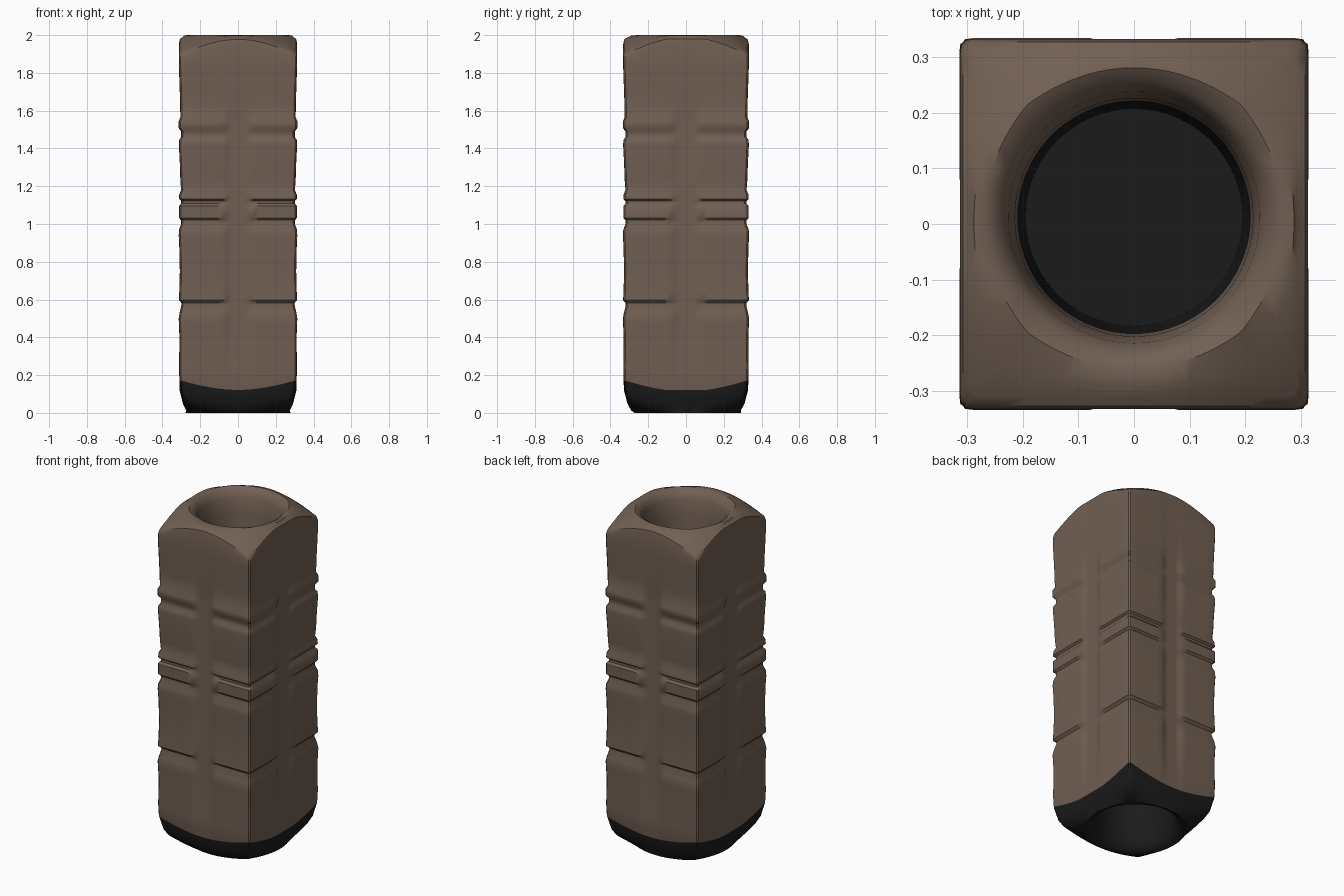
import bpy, bmesh, math

if "Cube" in bpy.data.objects:
    bpy.data.objects.remove(bpy.data.objects["Cube"])

HX, HY = 0.314, 0.334          # half width and half depth of the block
HOLE_Y = 0.012                 # the bore sits slightly towards the back

# Carved relief on the corner blocks: height, depth of cut
RELIEF = [(0.24, 0.002), (0.40, 0.004), (0.47, 0.001), (0.50, 0.000), (0.53, 0.005),
          (0.57, 0.015), (0.582, 0.015), (0.597, 0.001), (0.64, 0.003), (0.75, 0.006),
          (0.88, 0.003), (0.94, 0.000), (0.97, 0.002), (1.00, 0.013), (1.02, 0.013),
          (1.032, 0.002), (1.095, 0.002), (1.108, 0.013), (1.122, 0.013), (1.132, 0.002),
          (1.155, 0.003), (1.18, 0.013), (1.23, 0.009), (1.32, 0.006), (1.42, 0.001),
          (1.445, 0.003), (1.46, 0.013), (1.49, 0.013), (1.508, 0.000), (1.545, 0.000),
          (1.565, 0.009), (1.66, 0.007), (1.75, 0.004), (1.84, 0.001)]

# Positions along one side (corner to corner), denser at the channel edges
HALF = [0.08, 0.15, 0.20, 0.25, 0.35, 0.5, 0.65, 0.8, 0.92, 0.97]
SIDE = [-1.0] + [-s for s in reversed(HALF)] + [0.0] + HALF


def material(name, rgb):
    m = bpy.data.materials.new(name)
    m.diffuse_color = (*rgb, 1)
    m.use_nodes = True
    m.node_tree.nodes["Principled BSDF"].inputs["Base Color"].default_value = m.diffuse_color
    return m


def channel(s):
    """1 inside the middle channel of a side, 0 on the corner blocks."""
    return max(0.0, min(1.0, (0.22 - abs(s)) / 0.06))


# Outline of the square section with softened corners: (side position, x, y)
outline = []
for k in range(4):
    ca, sa = round(math.cos(k * math.pi / 2)), round(math.sin(k * math.pi / 2))
    for s in SIDE:
        x, y = s, -1.0
        if abs(s) == 1.0:
            x, y = x * 0.978, y * 0.978
        elif abs(s) > 0.95:
            y *= 0.994
        outline.append((s, (x * ca - y * sa) * HX, (x * sa + y * ca) * HY))


def corner(x, y):
    """0 in the middle of a side, 1 at a corner."""
    return max(0.0, min(1.0, (math.hypot(x, y) - 0.33) / 0.12))


def square_ring(scale, height):
    return [(x * scale, y * scale, height(x, y)) for s, x, y in outline]


def relief_ring(z, cut):
    fade = min(1.0, max(0.0, (z - 0.2) / 0.2), max(0.0, (1.72 - z) / 0.15))
    pts = []
    for s, x, y in outline:
        c = channel(s)
        d = cut * (1 - c) + 0.014 * fade * c + 0.004 * (1 - fade) * c
        f = 1 - d / 0.32
        pts.append((x * f, y * f, z))
    return pts


def round_ring(r, z, blend=0.0, drop=0.0):
    """Circular ring, optionally blended towards the square outline."""
    pts = []
    for s, x, y in outline:
        l = math.hypot(x, y)
        px, py = x / l * r, y / l * r + HOLE_Y * (1 - blend)
        pts.append((px + (x - px) * blend, py + (y - py) * blend,
                    z - drop * corner(x, y)))
    return pts


# Rings from the middle of the bore, down, round the outside, and back in at the top
rings = []                                  # (points, colour of the band after it)
rings.append((round_ring(0.195, 1.0), 1))
rings.append((round_ring(0.205, 0.25), 1))
rings.append((round_ring(0.215, 0.10), 1))
rings.append((round_ring(0.235, 0.03), 1))
rings.append((round_ring(0.262, 0.004), 1))
rings.append((round_ring(0.272, 0.0, 0.15), 1))
rings.append((square_ring(0.87, lambda x, y: 0.012 + 0.04 * corner(x, y)), 1))
rings.append((square_ring(0.93, lambda x, y: 0.05 + 0.04 * corner(x, y)), 1))
rings.append((square_ring(0.985, lambda x, y: 0.12 + 0.05 * corner(x, y)), 0))
for z, cut in RELIEF:
    rings.append((relief_ring(z, cut), 0))
rings.append((square_ring(0.995, lambda x, y: 1.955 - 0.075 * corner(x, y)), 0))
rings.append((square_ring(0.98, lambda x, y: 1.98 - 0.08 * corner(x, y)), 0))
rings.append((square_ring(0.93, lambda x, y: 1.99 - 0.07 * corner(x, y)), 0))
rings.append((round_ring(0.27, 1.998, 0.4, 0.03), 0))
rings.append((round_ring(0.265, 2.0, 0.08), 0))
rings.append((round_ring(0.245, 1.985), 0))
rings.append((round_ring(0.226, 1.95), 0))
rings.append((round_ring(0.214, 1.86), 0))
rings.append((round_ring(0.209, 1.72), 1))
rings.append((round_ring(0.195, 1.0), 1))

bm = bmesh.new()
loops = [[bm.verts.new(p) for p in pts] for pts, _ in rings[:-1]]
loops.append(loops[0])                      # the bore closes on itself
n = len(outline)
for i in range(len(rings) - 1):
    a, b = loops[i], loops[i + 1]
    for j in range(n):
        f = bm.faces.new((a[j], a[(j + 1) % n], b[(j + 1) % n], b[j]))
        f.material_index = rings[i][1]
bmesh.ops.recalc_face_normals(bm, faces=bm.faces[:])

# Membrane that closes the bore halfway
disc = bm.faces.new(loops[0])
disc.material_index = 1

me = bpy.data.meshes.new("carved_square_tube")
bm.to_mesh(me)
bm.free()
me.materials.append(material("brown stone", (0.165, 0.115, 0.086)))
me.materials.append(material("dark base", (0.011, 0.011, 0.011)))
tube = bpy.data.objects.new("carved_square_tube", me)
bpy.context.collection.objects.link(tube)
bpy.context.view_layer.objects.active = tube
tube.select_set(True)
bpy.ops.object.shade_smooth_by_angle(angle=math.radians(40))
